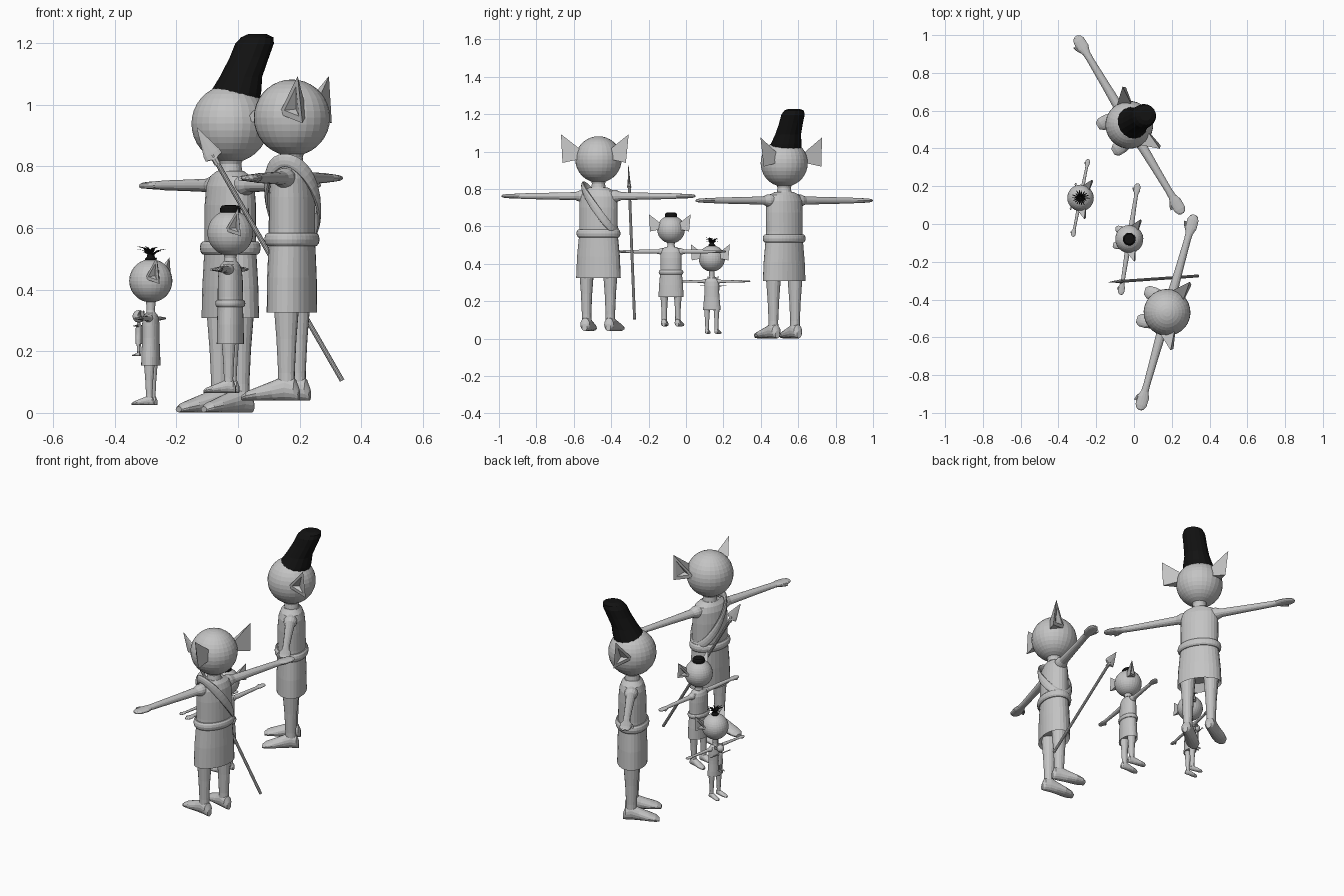
import bpy, bmesh, math, random
from mathutils import Matrix, Vector

if "Cube" in bpy.data.objects:
    bpy.data.objects.remove(bpy.data.objects["Cube"])

random.seed(3)


def material(name, v):
    m = bpy.data.materials.new(name)
    m.diffuse_color = (v, v, v, 1)
    m.use_nodes = True
    m.node_tree.nodes["Principled BSDF"].inputs["Base Color"].default_value = m.diffuse_color
    return m


GREY = material("clay grey", 0.55)
BLACK = material("hair black", 0.006)


def finish(name, bm, mat, mtx):
    bmesh.ops.recalc_face_normals(bm, faces=bm.faces)
    me = bpy.data.meshes.new(name)
    bm.transform(mtx)
    bm.to_mesh(me)
    bm.free()
    me.materials.append(mat)
    ob = bpy.data.objects.new(name, me)
    bpy.context.collection.objects.link(ob)
    return ob


def loft(name, axis, rings, mtx, mat=GREY, n=20):
    """Rings are (centre, radius a, radius b), stacked along the given axis."""
    bm = bmesh.new()
    a, b = [i for i in range(3) if i != axis]
    loops = []
    for c, ra, rb in rings:
        loop = []
        for k in range(n):
            t = 2 * math.pi * k / n
            p = Vector(c)
            p[a] += ra * math.cos(t)
            p[b] += rb * math.sin(t)
            loop.append(bm.verts.new(p))
        loops.append(loop)
    for l0, l1 in zip(loops, loops[1:]):
        for k in range(n):
            j = (k + 1) % n
            bm.faces.new((l0[k], l0[j], l1[j], l1[k]))
    bm.faces.new(loops[0])
    bm.faces.new(loops[-1])
    return finish(name, bm, mat, mtx)


def ball(name, c, r, mtx):
    bm = bmesh.new()
    bmesh.ops.create_uvsphere(bm, u_segments=28, v_segments=18, radius=r)
    bmesh.ops.translate(bm, verts=bm.verts, vec=c)
    finish(name, bm, GREY, mtx)


def ring(name, fn, ra, rb, mtx, n=36, m=10):
    """Closed band following fn(t) around the body; ra outward, rb upward."""
    bm = bmesh.new()
    g = []
    for i in range(n):
        t = 2 * math.pi * i / n
        p = Vector(fn(t))
        out = Vector((math.cos(t), math.sin(t), 0))
        tan = (Vector(fn(t + .01)) - Vector(fn(t - .01))).normalized()
        out = (out - tan * out.dot(tan)).normalized()
        up = tan.cross(out)
        g.append([bm.verts.new(p + out * ra * math.cos(q) + up * rb * math.sin(q))
                  for q in (2 * math.pi * k / m for k in range(m))])
    for i in range(n):
        for k in range(m):
            i2, k2 = (i + 1) % n, (k + 1) % m
            bm.faces.new((g[i][k], g[i2][k], g[i2][k2], g[i][k2]))
    finish(name, bm, GREY, mtx)


def ear(name, s, mtx):
    """Three-cornered ear cup with a raised rim, offsets from head centre."""
    bm = bmesh.new()
    rim = [Vector((s * x, y, z)) for x, y, z in
           ((.112, -.012, .012), (.188, .072, .135), (.176, .085, -.018))]
    mid = sum(rim, Vector()) / 3
    inner = [r.lerp(mid, .38) for r in rim]
    deep = Vector((s * .13, .05, .028))
    root = [Vector((s * .09, .02, .0)), Vector((s * .09, .065, .06)), Vector((s * .09, .07, .0))]
    R, I, B = ([bm.verts.new(p) for p in q] for q in (rim, inner, root))
    d = bm.verts.new(deep)
    for k in range(3):
        j = (k + 1) % 3
        bm.faces.new((R[k], R[j], I[j], I[k]))
        bm.faces.new((I[k], I[j], d))
        bm.faces.new((R[j], R[k], B[k], B[j]))
    bm.faces.new(B)
    finish(name, bm, GREY, mtx)


def figure(tag, x, y, z, facing, scale, head=1.0, head_z=.918, belt=True, hem=.285):
    """Figure modelled facing -y; facing is the direction in the ground plane."""
    ang = math.atan2(facing[0], -facing[1])
    M = Matrix.Translation((x, y, z)) @ Matrix.Rotation(ang, 4, 'Z') @ Matrix.Scale(scale, 4)
    # smock
    loft(tag + "_smock", 2, [((0, 0, h), a, b) for h, a, b in (
        (hem + .04, .09, .05), (hem, .122, .078), (.40, .117, .077), (.51, .106, .073), (.56, .103, .073),
        (.66, .104, .072), (.72, .102, .066), (.75, .088, .055), (.768, .05, .04))], M, n=28)
    if belt:
        ring(tag + "_belt", lambda t: (.107 * math.cos(t), .074 * math.sin(t), .523), .013, .022, M)
    # neck and head
    loft(tag + "_neck", 2, [((0, 0, h), r, r) for h, r in (
        (.74, .05), (.77, .038), (.79, .035), (head_z - .115 * head, .04), (head_z - .09 * head, .075))], M)
    H = M @ Matrix.Translation((0, 0, head_z)) @ Matrix.Scale(head, 4)
    ball(tag + "_head", (0, 0, 0), .124, H)
    for s, side in ((1, "_left"), (-1, "_right")):
        ear(tag + side + "_ear", s, H)
        # arm with flat hand and thumb
        loft(tag + side + "_arm", 0, [((s * d, 0, .722), w, h) for d, w, h in (
            (.06, .036, .036), (.10, .034, .032), (.125, .025, .022), (.25, .021, .019), (.40, .018, .016),
            (.435, .02, .014), (.465, .031, .013), (.51, .03, .011), (.53, .02, .008), (.537, .008, .004))], M, n=14)
        loft(tag + side + "_thumb", 0, [((s * d, f, .72), .009, .008) for d, f in (
            (.44, -.012), (.47, -.03), (.492, -.035))], M, n=8)
        # leg and long foot
        loft(tag + side + "_leg", 2, [((s * .066, 0, h), r, r * 1.1) for h, r in (
            (.03, .026), (.09, .025), (.20, .03), (.36, .042))], M, n=16)
        loft(tag + side + "_foot", 1, [((s * (.066 + o), f, h), w, h) for f, o, w, h in (
            (.042, 0, .014, .02), (.03, 0, .026, .035), (.0, 0, .03, .042), (-.04, .003, .032, .033),
            (-.09, .008, .037, .023), (-.125, .011, .034, .016), (-.145, .012, .018, .009))], M, n=16)
    return M, H


# tall figure with a shoulder sash
M, H = figure("sash_figure", .175, -.468, .04, (-.963, .27), 1.0)
ring("sash", lambda t: (-.008 + .092 * math.cos(t), .083 * math.sin(t), .655 + .125 * math.cos(t)),
     .009, .022, M)

# tall figure with a backward-leaning tall hairdo
M, H = figure("tall_hair_figure", -.025, .525, .002, (-.86, -.515), 1.02, hem=.30)
loft("tall_hair", 2, [((0, f, h), r, r) for f, h, r in (
    (.01, .075, .086), (.02, .10, .082), (.04, .15, .068), (.07, .21, .063),
    (.09, .255, .062), (.10, .275, .052), (.10, .285, .03))], H, BLACK, 16)

# half-size figure with a small bun
M, H = figure("bun_figure", -.025, -.08, .065, (-.988, .153), .555, head=1.08, head_z=.935)
loft("bun", 2, [((0, 0, h), r, r) for h, r in (
    (.10, .05), (.115, .056), (.135, .055), (.148, .045), (.152, .02))], H, BLACK, 16)

# smallest figure with a spiky tuft
M, H = figure("tuft_figure", -.283, .138, .025, (-.98, .196), .39, head=1.45, head_z=1.035, belt=False, hem=.33)
loft("tuft_base", 2, [((0, 0, h), r, r) for h, r in (
    (.11, .034), (.125, .034), (.14, .022), (.155, .02))], H, BLACK, 12)
for i in range(18):
    a = 2 * math.pi * i / 18
    reach, rise = random.uniform(.05, .085), random.uniform(.165, .2)
    loft("tuft_spike", 2, [((q * reach * math.cos(a), q * reach * math.sin(a), h), w, w) for q, h, w in (
        (.1, .145, .007), (.5, rise - .008, .007), (1, rise, .003))], H, BLACK, 5)

# doll held against the smallest figure's chest
figure("doll", -.322, .146, .185, (-.98, .196), .135, head=1.2, head_z=.95, belt=False)

# spear leaning between the figures
tip, end = Vector((-.133, -.308, .925)), Vector((.338, -.275, .105))
zax = (tip - end).normalized()
yax = Vector((0, 1, 0))
yax = (yax - zax * yax.dot(zax)).normalized()
xax = yax.cross(zax)
S = Matrix.Translation(end) @ Matrix((xax, yax, zax)).transposed().to_4x4()
L = (tip - end).length
loft("spear_shaft", 2, [((0, 0, h), .008, .008) for h in (0, L - .1)], S, n=10)
loft("spear_head", 2, [((0, 0, L - h), a, b) for h, a, b in (
    (.135, .011, .011), (.115, .011, .01), (.11, .03, .007), (.095, .029, .007), (0, .001, .001))], S, n=8)
